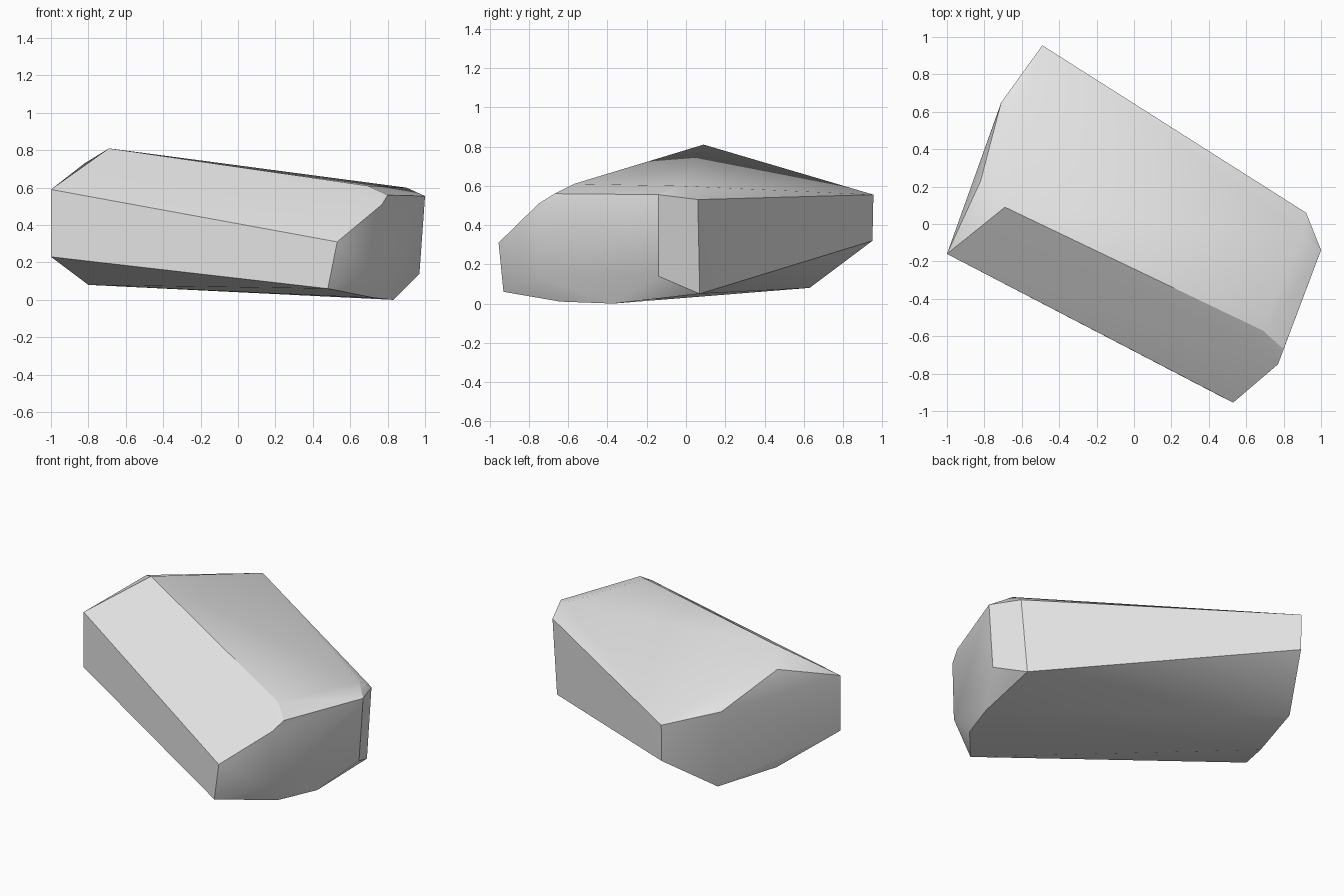
import bpy
import bmesh
import math

default_cube = bpy.data.objects.get("Cube")
if default_cube:
    bpy.data.objects.remove(default_cube, do_unlink=True)


def make_material(name, colour):
    material = bpy.data.materials.new(name)
    material.use_nodes = True
    material.diffuse_color = colour
    shader = next(n for n in material.node_tree.nodes if n.type == "BSDF_PRINCIPLED")
    shader.inputs["Base Color"].default_value = colour
    return material


def make_hull(name, corner_groups, material):
    """Wrap a tight convex skin around the chiselled corners."""
    shape = bmesh.new()
    for corners in corner_groups:
        for corner in corners:
            shape.verts.new(corner)
    result = bmesh.ops.convex_hull(shape, input=shape.verts[:])
    unused = {v for v in result["geom_interior"] + result["geom_unused"]
              if isinstance(v, bmesh.types.BMVert)}
    bmesh.ops.delete(shape, geom=list(unused), context="VERTS")
    bmesh.ops.recalc_face_normals(shape, faces=shape.faces[:])
    mesh = bpy.data.meshes.new(name)
    shape.to_mesh(mesh)
    shape.free()
    mesh.materials.append(material)
    stone = bpy.data.objects.new(name, mesh)
    bpy.context.collection.objects.link(stone)
    return stone


# Upper rim: long ridge, raised left end, sloping right end
upper_rim = [
    (-1, -.16, .59), (-.69, .09, .81), (-.82, .23, .73), (-.71, .65, .585),
    (-.49, .955, .555), (.92, .06, .53), (.9, -.04, .6), (1, -.14, .555),
    (.8, -.67, .56), (.69, -.57, .61), (.77, -.75, .51), (.53, -.955, .31),
]

# Lower rim: undercut back and rounded right end
lower_rim = [
    (-1, -.16, .23), (-.8, .21, .08), (-.67, .63, .08), (-.49, .95, .32),
    (.88, .07, .05), (.97, -.14, .14), (.83, -.37, 0), (.73, -.64, .01),
    (.75, -.76, .14), (.48, -.93, .06),
]

rock_grey = make_material("rock_grey", (.8, .8, .8, 1))
rock = make_hull("rock", [upper_rim, lower_rim], rock_grey)

# Soft shading over gentle bends, crisp chiselled edges
bpy.ops.object.select_all(action="DESELECT")
rock.select_set(True)
bpy.context.view_layer.objects.active = rock
bpy.ops.object.shade_smooth_by_angle(angle=math.radians(30))
